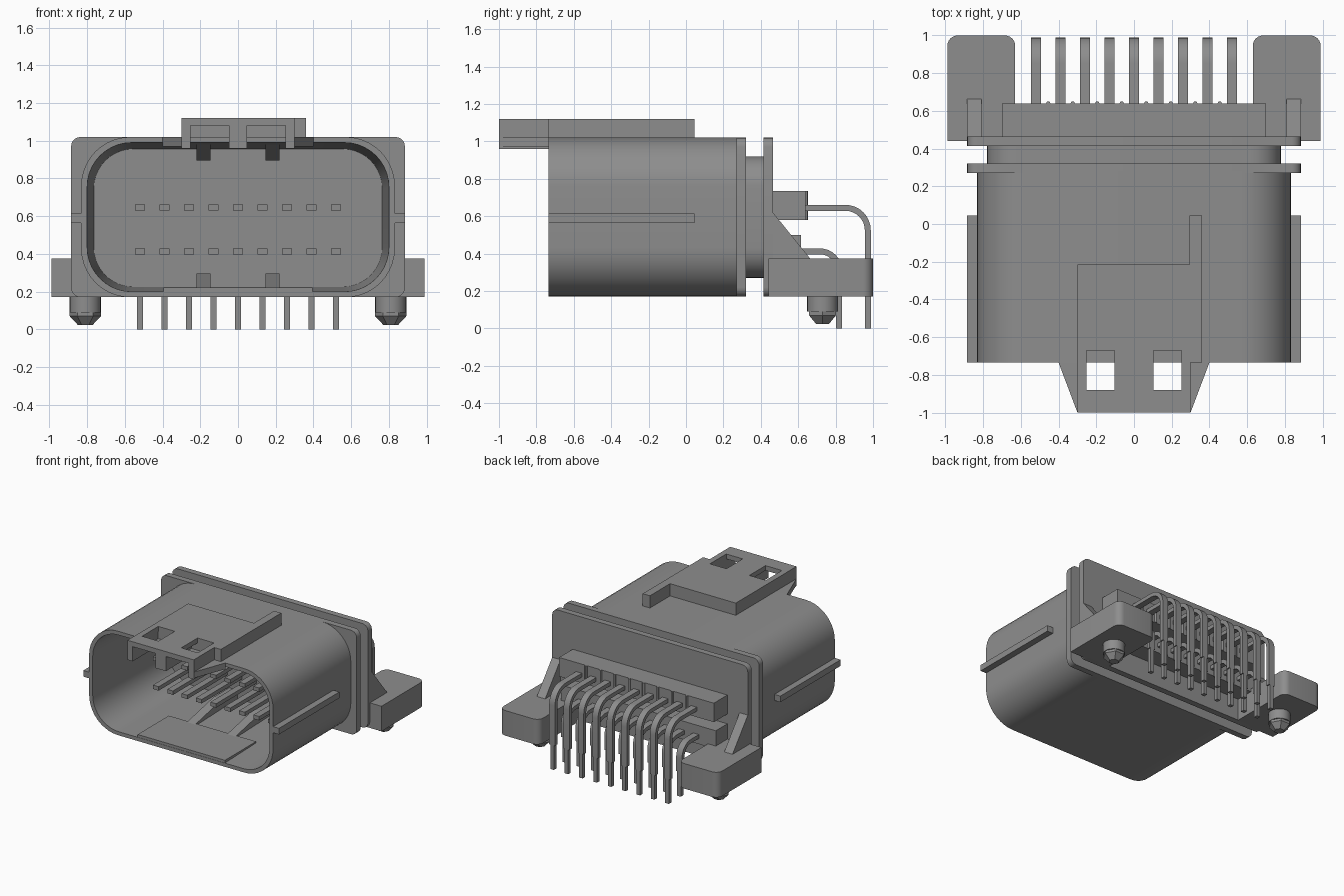
import bpy, bmesh, math

old = bpy.data.objects.get("Cube")
if old:
    bpy.data.objects.remove(old, do_unlink=True)

GREY = (0.27, 0.27, 0.27, 1.0)
mat = bpy.data.materials.new("mid grey plastic")
mat.use_nodes = True
mat.diffuse_color = GREY
bsdf = next(n for n in mat.node_tree.nodes if n.type == 'BSDF_PRINCIPLED')
bsdf.inputs["Base Color"].default_value = GREY
bsdf.inputs["Roughness"].default_value = 0.6


def finish(name, bm, smooth=False):
    bmesh.ops.recalc_face_normals(bm, faces=bm.faces)
    me = bpy.data.meshes.new(name)
    bm.to_mesh(me)
    bm.free()
    ob = bpy.data.objects.new(name, me)
    bpy.context.collection.objects.link(ob)
    me.materials.append(mat)
    if smooth:
        bpy.ops.object.select_all(action='DESELECT')
        ob.select_set(True)
        bpy.context.view_layer.objects.active = ob
        bpy.ops.object.shade_smooth_by_angle(angle=math.radians(30))
    return ob


def place(axis, a, b, t):
    return {'X': (t, a, b), 'Y': (a, t, b), 'Z': (a, b, t)}[axis]


def loft(name, axis, rings, smooth=False):
    """Skin a list of (2D outline, position along axis) and cap both ends."""
    bm = bmesh.new()
    loops = [[bm.verts.new(place(axis, a, b, t)) for a, b in pts] for pts, t in rings]
    n = len(loops[0])
    for p, q in zip(loops, loops[1:]):
        for i in range(n):
            j = (i + 1) % n
            bm.faces.new((p[i], p[j], q[j], q[i]))
    bm.faces.new(loops[0])
    bm.faces.new(loops[-1])
    return finish(name, bm, smooth)


def prism(name, axis, pts, lo, hi, smooth=False):
    return loft(name, axis, [(pts, lo), (pts, hi)], smooth)


def box(name, x0, x1, y0, y1, z0, z1):
    return prism(name, 'Z', [(x0, y0), (x1, y0), (x1, y1), (x0, y1)], z0, z1)


def arc(cx, cy, r, a0, a1, n):
    return [(cx + r * math.cos(math.radians(a0 + (a1 - a0) * i / n)),
             cy + r * math.sin(math.radians(a0 + (a1 - a0) * i / n))) for i in range(n + 1)]


def rounded(x0, x1, y0, y1, r, n=8):
    return (arc(x1 - r, y1 - r, r, 0, 90, n) + arc(x0 + r, y1 - r, r, 90, 180, n)
            + arc(x0 + r, y0 + r, r, 180, 270, n) + arc(x1 - r, y0 + r, r, 270, 360, n))


def cut(ob, cutters):
    for c in cutters:
        c.hide_render = True
        m = ob.modifiers.new("cut", 'BOOLEAN')
        m.operation = 'DIFFERENCE'
        m.solver = 'EXACT'
        m.object = c
        bpy.context.view_layer.objects.active = ob
        bpy.ops.object.modifier_apply(modifier=m.name)
        bpy.data.objects.remove(c, do_unlink=True)


# Hollow shell, open at the front, with a slightly tapering cavity
outer = rounded(-0.832, 0.832, 0.17, 1.02, 0.26, 10)
lip = rounded(-0.80, 0.80, 0.20, 0.99, 0.235, 10)
inner = rounded(-0.765, 0.765, 0.225, 0.957, 0.21, 10)
loft("shell", 'Y', [(outer, 0.28), (outer, -0.735), (lip, -0.735), (inner, 0.2)], True)

# Flanges and the neck between them
plate = rounded(-0.885, 0.885, 0.17, 1.02, 0.05, 5)
prism("front_flange", 'Y', plate, 0.27, 0.32, True)
prism("rear_flange", 'Y', plate, 0.415, 0.465, True)
prism("neck", 'Y', rounded(-0.78, 0.78, 0.27, 0.92, 0.16), 0.31, 0.42, True)

# Raised panel on the cavity floor
box("floor_panel", -0.395, 0.395, -0.733, -0.33, 0.18, 0.222)

# Latch housing on top: front channels open below, windows through the roof
latch = prism("latch_housing", 'X', [(-1, 0.96), (-0.735, 0.96), (-0.735, 1.0),
                                     (-0.215, 1.0), (-0.215, 1.12), (-1, 1.12)], -0.3, 0.3)
cutters = []
for s in (-1, 1):
    for name, a, b, y0, z1 in (("channel_cutter", 0.047, 0.253, -1.1, 1.08),
                               ("window_cutter", 0.103, 0.252, -0.88, 1.2)):
        x0, x1 = sorted((s * a, s * b))
        cutters.append(box(name, x0, x1, y0, -0.67, 0.9, z1))
cut(latch, cutters)
box("latch_side_bar", 0.295, 0.36, -0.735, 0.045, 1.0, 1.12)

# Parts mirrored left and right
ear = [(0.63, 0.44), (0.99, 0.44)] + arc(0.935, 0.945, 0.055, 0, 90, 6) \
    + arc(0.685, 0.945, 0.055, 90, 180, 6)
for s, side in ((1, "left"), (-1, "right")):
    # tapered web beside the latch
    prism(side + "_latch_web", 'Z', [(s * 0.29, -1), (s * 0.3, -1), (s * 0.4, -0.735),
                                     (s * 0.29, -0.735)], 0.97, 1.02)
    # guide rib along the shell side
    x0, x1 = sorted((s * 0.82, s * 0.885))
    box(side + "_guide_rib", x0, x1, -0.735, 0.045, 0.565, 0.615)
    # mounting ear with its gusset
    prism(side + "_mounting_ear", 'Z', [(s * x, y) for x, y in ear], 0.17, 0.375, True)
    x0, x1 = sorted((s * 0.81, s * 0.885))
    prism(side + "_gusset", 'X', [(0.45, 0.36), (0.675, 0.36), (0.465, 0.62), (0.45, 0.62)], x0, x1)
    # locating peg: round root, hexagonal tapered tip
    def ring(r, n):
        return arc(s * 0.81, 0.73, r, 0, 360 - 360 / n, n - 1)
    prism(side + "_peg_root", 'Z', ring(0.083, 24), 0.09, 0.18, True)
    loft(side + "_peg_tip", 'Z', [(ring(0.083, 6), 0.1), (ring(0.083, 6), 0.07),
                                  (ring(0.04, 6), 0.024)])
    # ramped keys on the cavity ceiling and floor
    x0, x1 = sorted((s * 0.145, s * 0.22))
    prism(side + "_upper_key", 'X', [(-0.45, 0.98), (0.21, 0.98), (0.21, 0.895), (0.0, 0.895)], x0, x1)
    prism(side + "_lower_key", 'X', [(-0.45, 0.2), (0.21, 0.2), (0.21, 0.295), (0.0, 0.295)], x0, x1)

# Pin support blocks on the back
box("upper_pin_block", -0.70, 0.70, 0.45, 0.64, 0.58, 0.735)
box("lower_pin_block", -0.70, 0.70, 0.45, 0.615, 0.35, 0.5)
for i in range(8):
    prism("block_bead", 'Z', arc(-0.455 + 0.13 * i, 0.64, 0.011, 0, 330, 11), 0.58, 0.735, True)

# Two rows of nine bent contact pins with narrower solder tips
H = 0.016
for row, z, y, r in (("upper", 0.645, 0.972, 0.12), ("lower", 0.412, 0.817, 0.10)):
    bend = (y - r, z - r)
    profile = ([(-0.32, z + H)] + arc(*bend, r + H, 90, 0, 8) + [(y + H, 0.2), (y - H, 0.2)]
               + arc(*bend, r - H, 0, 90, 8) + [(-0.32, z - H)])
    for i in range(9):
        x = -0.52 + 0.13 * i
        prism(row + "_pin", 'X', profile, x - 0.026, x + 0.026, True)
        box(row + "_pin_tip", x - 0.016, x + 0.016, y - H, y + H, 0.0, 0.21)
